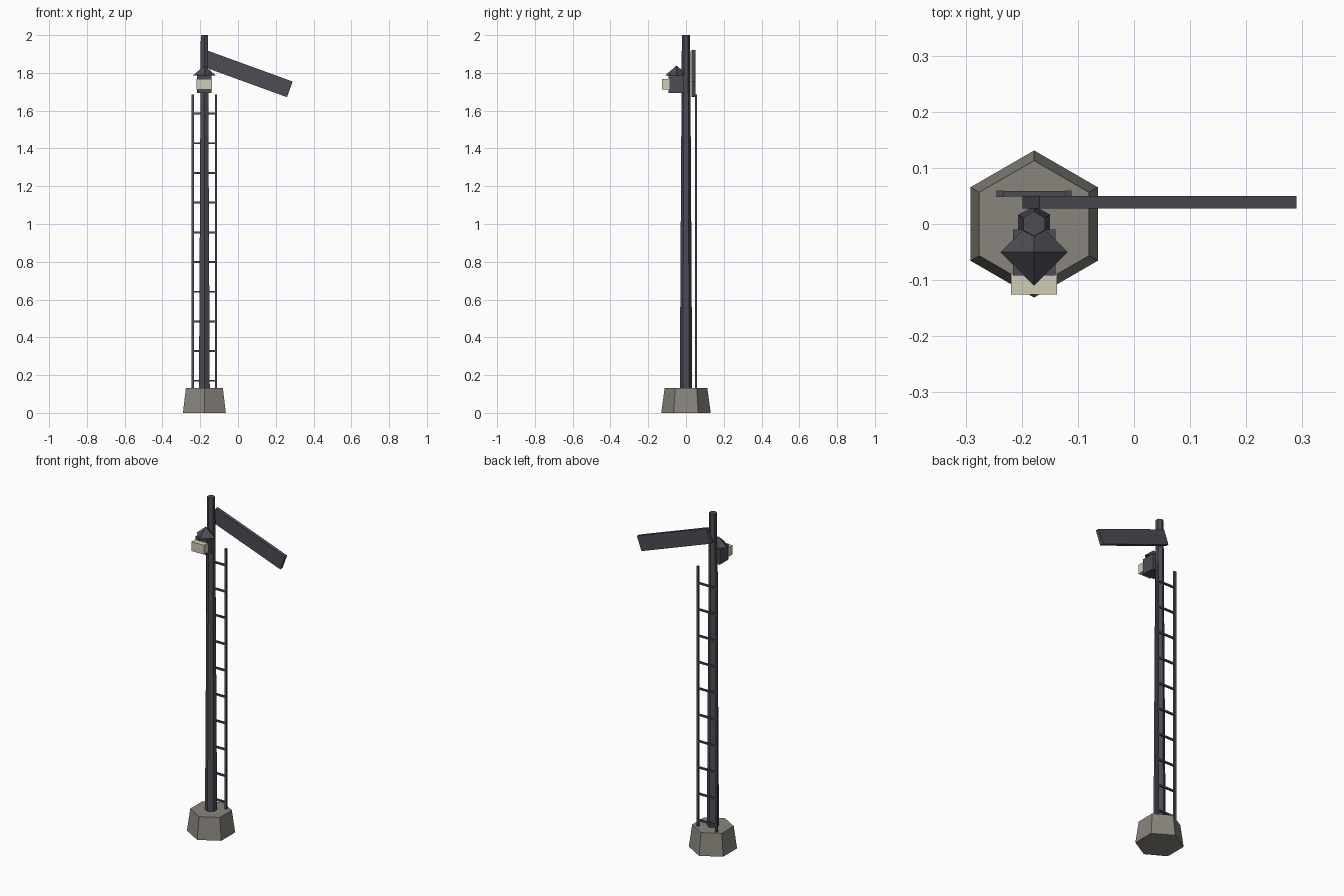
import bpy, math

if "Cube" in bpy.data.objects:
    bpy.data.objects.remove(bpy.data.objects["Cube"])

CX = -0.178  # mast axis


def material(name, rgb):
    m = bpy.data.materials.new(name)
    m.diffuse_color = (*rgb, 1)
    m.use_nodes = True
    m.node_tree.nodes["Principled BSDF"].inputs["Base Color"].default_value = m.diffuse_color
    return m


IRON = material("dark iron", (0.075, 0.072, 0.09))
STONE = material("grey stone", (0.246, 0.235, 0.2))
GLASS = material("cream lamp glass", (0.63, 0.6, 0.47))


def finish(name, mat):
    ob = bpy.context.object
    ob.name = name
    ob.data.materials.append(mat)
    return ob


def cone(name, mat, sides, r1, r2, z1, z2, y=0):
    bpy.ops.mesh.primitive_cone_add(vertices=sides, radius1=r1, radius2=r2,
                                    depth=z2 - z1, location=(CX, y, (z1 + z2) / 2))
    return finish(name, mat)


def box(name, mat, size, loc, tilt=0):
    bpy.ops.mesh.primitive_cube_add(size=1, location=loc, rotation=(0, tilt, 0))
    ob = finish(name, mat)
    ob.scale = size
    return ob


# Foundation and tapered mast
cone("foundation", STONE, 6, 0.131, 0.113, 0, 0.132)
cone("mast", IRON, 6, 0.033, 0.022, 0.125, 2.0)

# Signal arm, drooping 20 degrees behind the mast
tilt = math.radians(20)
box("signal_arm", IRON, (0.487, 0.022, 0.088), (0.0455, 0.039, 1.796), tilt)

# Lamp: housing, front glass, pyramid roof
box("lamp_housing", IRON, (0.076, 0.082, 0.094), (CX, -0.051, 1.741))
box("lamp_glass", GLASS, (0.082, 0.038, 0.055), (CX, -0.107, 1.74))
cone("lamp_roof", IRON, 4, 0.06, 0, 1.787, 1.839, y=-0.05)

# Ladder behind the mast
for side, x in (("left", -0.061), ("right", 0.061)):
    box("ladder_rail_" + side, IRON, (0.012, 0.011, 1.56), (CX + x, 0.054, 0.905))
for i in range(10):
    box(f"ladder_rung_{i + 1}", IRON, (0.122, 0.01, 0.01), (CX, 0.054, 0.17 + i * 0.1572))
